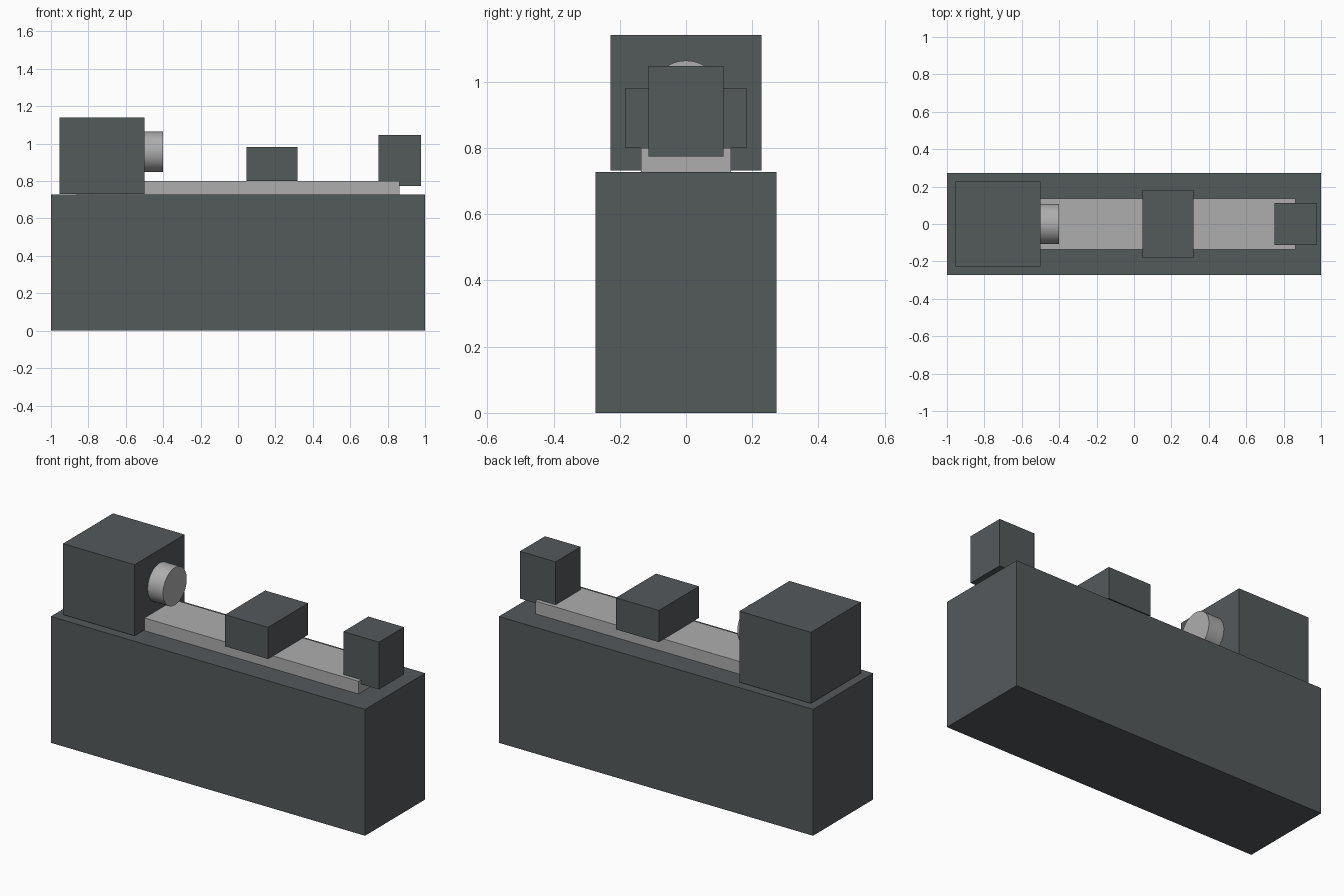
import bpy
import math

cube = bpy.data.objects.get("Cube")
if cube:
    bpy.data.objects.remove(cube, do_unlink=True)


def material(name, color):
    mat = bpy.data.materials.new(name)
    mat.use_nodes = True
    mat.diffuse_color = color
    mat.node_tree.nodes["Principled BSDF"].inputs["Base Color"].default_value = color
    return mat


dark = material("dark grey paint", (0.088, 0.1, 0.105, 1))
steel = material("light steel", (0.42, 0.42, 0.42, 1))


def box(name, x, width, depth, bottom, top, mat):
    """Box centred on y = 0, from bottom to top."""
    bpy.ops.mesh.primitive_cube_add(size=1, location=(x, 0, (bottom + top) / 2))
    obj = bpy.context.object
    obj.name = name
    obj.scale = (width, depth, top - bottom)
    bpy.ops.object.transform_apply(location=False, rotation=False, scale=True)
    obj.data.materials.append(mat)


# Machine body
box("base", 0, 2, 0.546, 0, 0.727, dark)
box("bed_rail", 0, 1.727, 0.273, 0.727, 0.8, steel)
box("headstock", -0.727, 0.455, 0.455, 0.732, 1.141, dark)
box("carriage", 0.182, 0.273, 0.364, 0.8, 0.982, dark)
box("tailstock", 0.864, 0.227, 0.227, 0.775, 1.047, dark)

# Round chuck on the headstock, partly sunk into it
bpy.ops.mesh.primitive_cylinder_add(
    vertices=48, radius=0.108, depth=0.11,
    location=(-0.457, 0, 0.956), rotation=(0, math.pi / 2, 0))
chuck = bpy.context.object
chuck.name = "chuck"
chuck.data.materials.append(steel)
bpy.ops.object.shade_smooth_by_angle()
